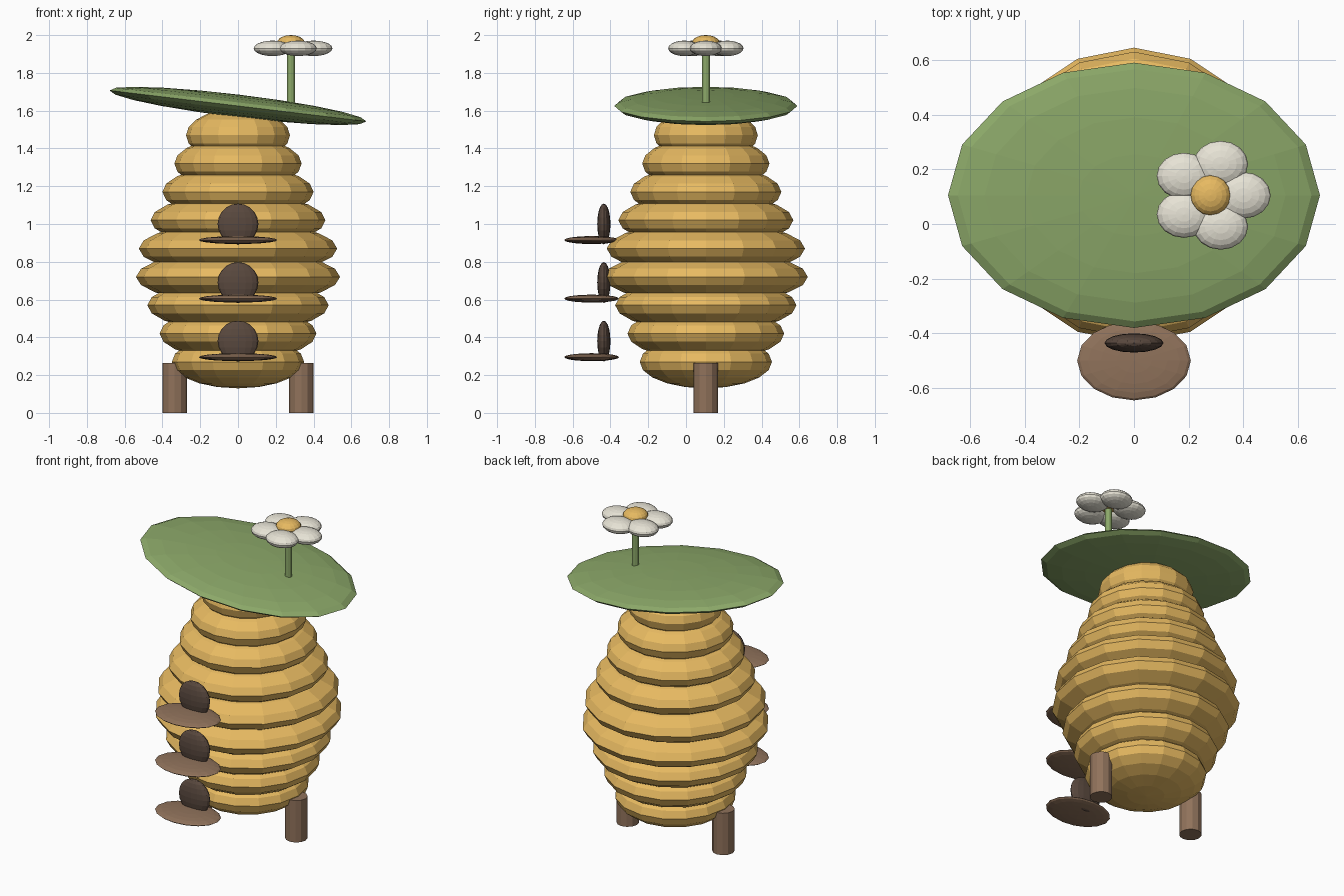
import bpy, math

if "Cube" in bpy.data.objects:
    bpy.data.objects.remove(bpy.data.objects["Cube"])

CY = 0.105  # y of the hive's axis


def material(name, rgb):
    m = bpy.data.materials.new(name)
    m.diffuse_color = (*rgb, 1)
    m.use_nodes = True
    m.node_tree.nodes["Principled BSDF"].inputs["Base Color"].default_value = m.diffuse_color
    return m


HONEY = material("honey", (0.80, 0.49, 0.12))
GREEN = material("green", (0.26, 0.39, 0.14))
WOOD = material("wood", (0.28, 0.17, 0.105))
DARK = material("dark_wood", (0.10, 0.065, 0.048))
WHITE = material("white", (0.80, 0.77, 0.67))


def ellipsoid(name, loc, size, mat, segments=16, rings=10, tilt=0):
    bpy.ops.mesh.primitive_uv_sphere_add(segments=segments, ring_count=rings, radius=1,
                                         location=loc, rotation=(0, tilt, 0))
    ob = bpy.context.object
    ob.name = name
    ob.scale = size
    ob.data.materials.append(mat)
    return ob


def post(name, x, y, z0, z1, radius, mat, sides=12):
    bpy.ops.mesh.primitive_cylinder_add(vertices=sides, radius=radius, depth=z1 - z0,
                                        location=(x, y, (z0 + z1) / 2))
    ob = bpy.context.object
    ob.name = name
    ob.data.materials.append(mat)


# Stacked hive rings
radii = [0.35, 0.415, 0.48, 0.54, 0.525, 0.463, 0.40, 0.337, 0.275]
for i, r in enumerate(radii):
    ellipsoid(f"hive_ring_{i + 1}", (0, CY, 0.27 + 0.15 * i), (r, r, 0.14), HONEY)

# Tilted leaf roof
ellipsoid("leaf_roof", (0, CY, 1.625), (0.685, 0.485, 0.06), GREEN, tilt=0.12)

# Legs
for side, x in (("left", -0.335), ("right", 0.335)):
    post(f"{side}_leg", x, CY, 0, 0.265, 0.065, WOOD)

# Entrances with landing ledges
for i in range(3):
    z = 0.31 * i
    ellipsoid(f"ledge_{i + 1}", (0, -0.5, 0.295 + z), (0.208, 0.145, 0.021), WOOD)
    ellipsoid(f"entrance_{i + 1}", (0, -0.435, 0.38 + z), (0.108, 0.035, 0.108), DARK)

# Flower on the roof
FX = 0.28
post("flower_stem", FX, CY, 1.64, 1.94, 0.021, GREEN)
for i in range(5):
    a = math.radians(72 * i)
    ellipsoid(f"petal_{i + 1}", (FX + 0.12 * math.cos(a), CY + 0.12 * math.sin(a), 1.93),
              (0.1, 0.085, 0.041), WHITE)
ellipsoid("flower_centre", (FX, CY, 1.96), (0.073, 0.073, 0.04), HONEY)
